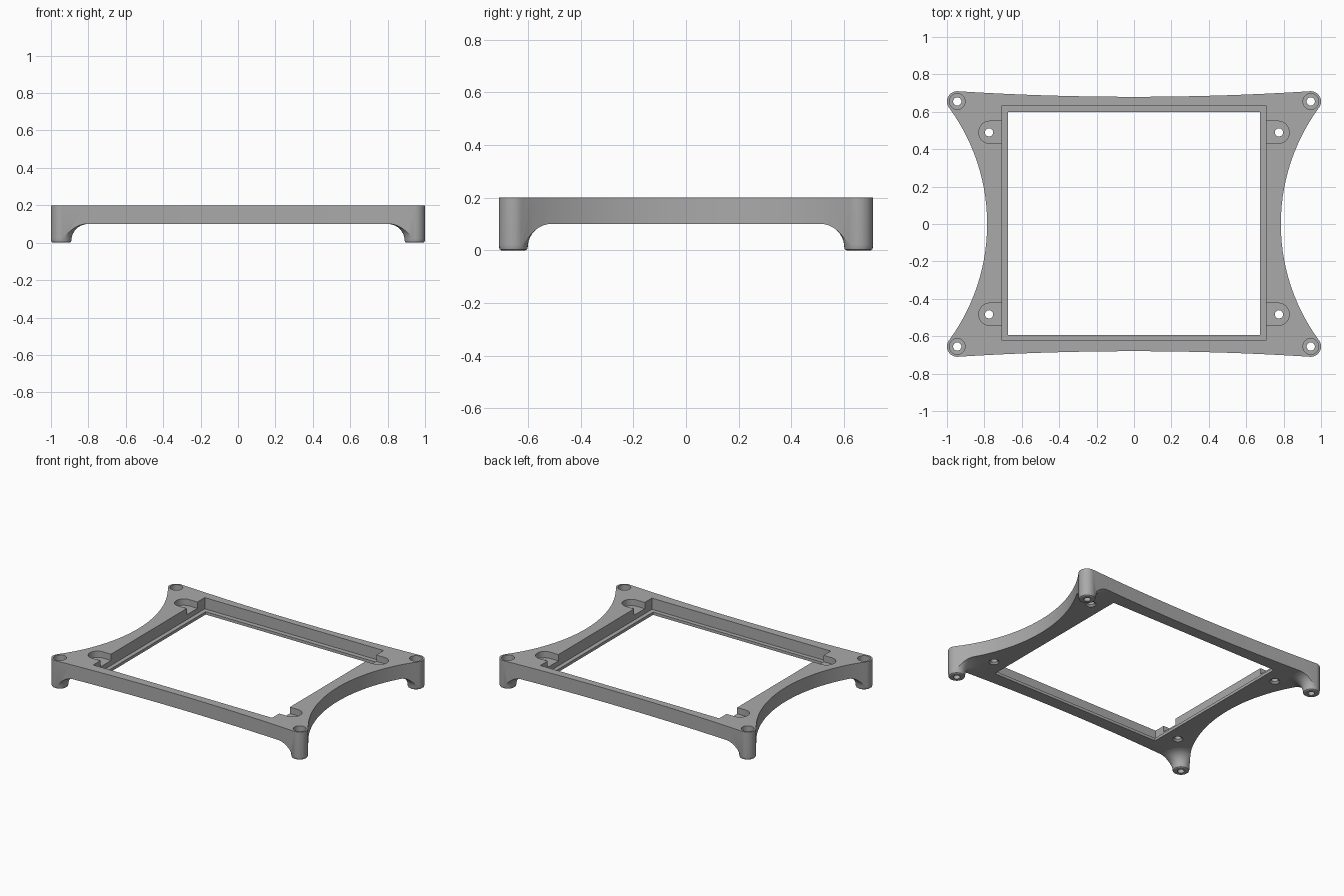
import bpy, bmesh, math
from mathutils import Vector

cube = bpy.data.objects.get("Cube")
if cube:
    bpy.data.objects.remove(cube, do_unlink=True)

grey = bpy.data.materials.new("matte_grey")
grey.use_nodes = True
grey.diffuse_color = (0.4, 0.4, 0.4, 1)
grey.node_tree.nodes["Principled BSDF"].inputs["Base Color"].default_value = (0.4, 0.4, 0.4, 1)


def add_object(name, bm):
    bmesh.ops.recalc_face_normals(bm, faces=bm.faces)
    mesh = bpy.data.meshes.new(name)
    bm.to_mesh(mesh)
    bm.free()
    mesh.materials.append(grey)
    obj = bpy.data.objects.new(name, mesh)
    bpy.context.collection.objects.link(obj)
    return obj


def prism(name, points, z0, z1):
    bm = bmesh.new()
    face = bm.faces.new([bm.verts.new((x, y, z0)) for x, y in points])
    grown = bmesh.ops.extrude_face_region(bm, geom=[face])["geom"]
    verts = [v for v in grown if isinstance(v, bmesh.types.BMVert)]
    bmesh.ops.translate(bm, verts=verts, vec=(0, 0, z1 - z0))
    return add_object(name, bm)


def box(name, x, y0, y1, z0, z1):
    return prism(name, [(-x, y0), (x, y0), (x, y1), (-x, y1)], z0, z1)


def lathe(name, profile, x, y, steps=48):
    # Closed solid of revolution from (radius, height) pairs
    bm = bmesh.new()
    rings = [[bm.verts.new((x + r * math.cos(math.tau * i / steps),
                            y + r * math.sin(math.tau * i / steps), z))
              for i in range(steps)] for r, z in profile]
    for low, high in zip(rings, rings[1:]):
        for i in range(steps):
            j = (i + 1) % steps
            bm.faces.new((low[i], low[j], high[j], high[i]))
    bm.faces.new(rings[0][::-1])
    bm.faces.new(rings[-1])
    return add_object(name, bm)


def combine(target, tool, operation):
    mod = target.modifiers.new("shape", "BOOLEAN")
    mod.operation, mod.solver, mod.object = operation, "EXACT", tool
    bpy.context.view_layer.objects.active = target
    bpy.ops.object.modifier_apply(modifier=mod.name)
    bpy.data.objects.remove(tool, do_unlink=True)


def arc(center, radius, a0, a1, steps):
    return [(center[0] + radius * math.cos(a0 + (a1 - a0) * i / steps),
             center[1] + radius * math.sin(a0 + (a1 - a0) * i / steps))
            for i in range(steps + 1)]


# Outline: concave sides running tangent into round corners
CX, CY, CR = 0.945, 0.655, 0.055
corner = Vector((CX, CY))
side_r, end_r = 1.05, 14.85
side_c, end_c = Vector((0.785 + side_r, 0)), Vector((0, 0.68 + end_r))
to_side, to_end = side_c - corner, end_c - corner
a_side = math.atan2(to_side.y, to_side.x)
a_end = math.atan2(to_end.y, to_end.x)
quarter = arc(side_c, side_r, math.pi, math.pi + a_side, 14)
quarter += arc(corner, CR, a_side, a_end, 14)[1:]
quarter += arc(end_c, end_r, a_end - math.pi, -math.pi / 2, 8)[1:]
half = quarter + [(-x, y) for x, y in quarter[-2::-1]]
outline = half + [(x, -y) for x, y in half[-2:0:-1]]

# Frame slab with flared legs, trimmed to the outline
frame = box("mounting_frame", 1.3, -1, 1, 0.1, 0.3)
corners = [(sx * CX, sy * CY) for sx in (-1, 1) for sy in (-1, 1)]
foot_r, flare = 0.054, 0.09
leg_profile = [(foot_r - 0.008, 0), (foot_r - 0.002, 0.004), (foot_r, 0.01)]
leg_profile += [(foot_r + flare * (1 - math.cos(t)), 0.01 + flare * math.sin(t))
                for t in [math.pi / 2 * i / 10 for i in range(1, 10)]]
leg_profile += [(foot_r + flare, 0.103), (foot_r + flare, 0.15)]
for x, y in corners:
    combine(frame, lathe("leg", leg_profile, x, y), "UNION")
combine(frame, prism("outline", outline, -0.1, 0.2), "INTERSECT")

# Stepped window opening with a thin ledge
combine(frame, box("upper_opening", 0.705, -0.623, 0.633, 0.12, 0.4), "DIFFERENCE")
combine(frame, box("lower_opening", 0.675, -0.593, 0.6, -0.1, 0.3), "DIFFERENCE")

# Counterbored screw holes through the legs
for x, y in corners:
    bore = [(0.022, -0.1), (0.022, 0.1), (0.042, 0.1), (0.042, 0.3)]
    combine(frame, lathe("leg_bore", bore, x, y, 32), "DIFFERENCE")

# Rounded slots with screw holes beside the opening
for sx in (-1, 1):
    for y in (-0.483, 0.49):
        slot = [(0.65, y - 0.06)] + arc((0.77, y), 0.06, -math.pi / 2, math.pi / 2, 16)
        slot.append((0.65, y + 0.06))
        slot = [(sx * px, py) for px, py in slot]
        combine(frame, prism("slot", slot, 0.155, 0.4), "DIFFERENCE")
        hole = [(0.034, 0.05), (0.034, 0.1), (0.022, 0.112), (0.022, 0.3)]
        combine(frame, lathe("slot_hole", hole, sx * 0.775, y, 32), "DIFFERENCE")

bpy.ops.object.select_all(action="DESELECT")
frame.select_set(True)
bpy.context.view_layer.objects.active = frame
bpy.ops.object.shade_smooth_by_angle(angle=math.radians(30))
